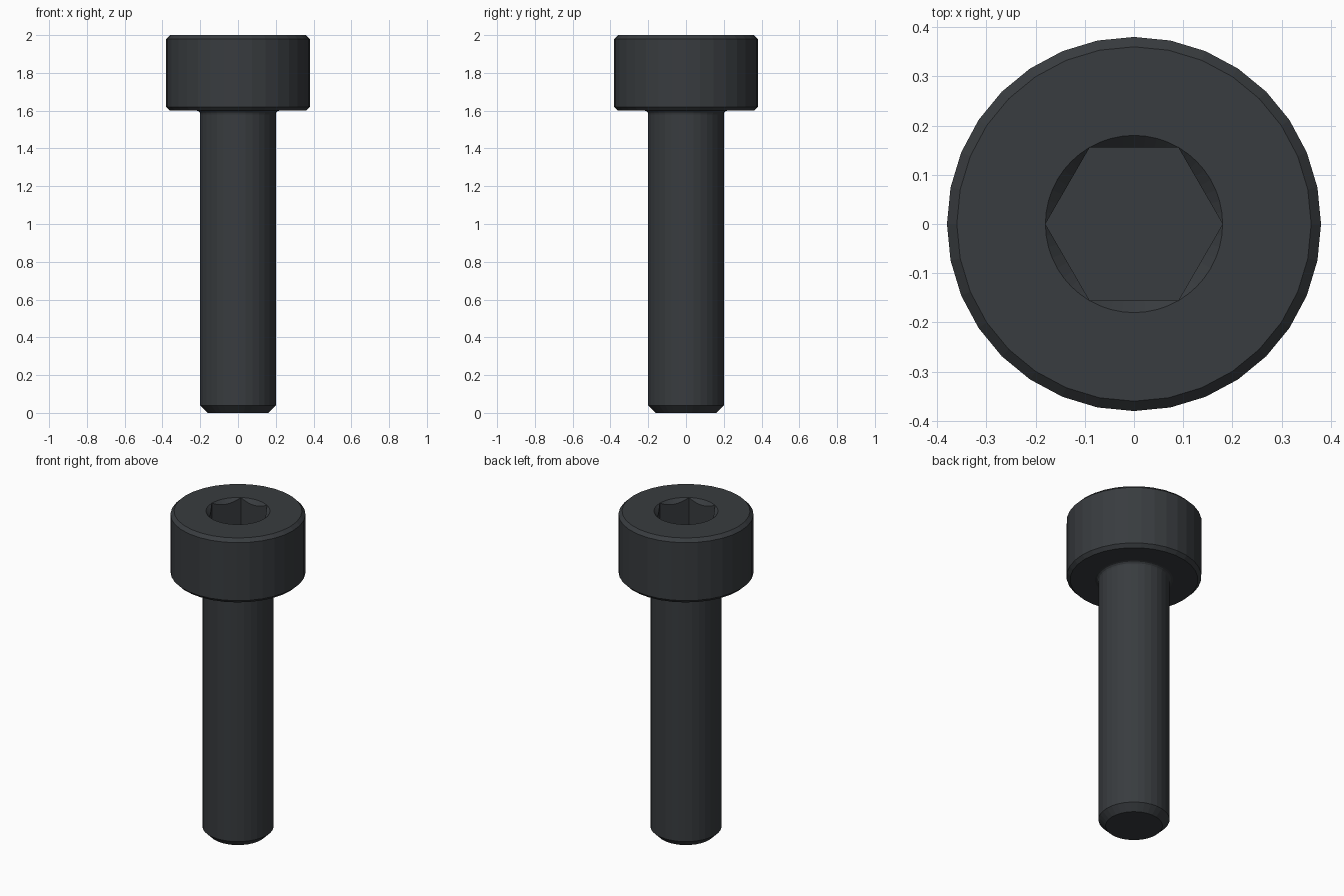
import bpy, bmesh
from math import sin, cos, pi, radians

if "Cube" in bpy.data.objects:
    bpy.data.objects.remove(bpy.data.objects["Cube"])

bm = bmesh.new()


def ring(n, fn):
    """Closed vertex ring; fn(angle) gives (radius, z)."""
    verts = []
    for i in range(n):
        a = 2 * pi * i / n
        r, z = fn(a)
        verts.append(bm.verts.new((r * cos(a), r * sin(a), z)))
    return verts


def loft(rings):
    for lo, hi in zip(rings, rings[1:]):
        n = len(lo)
        for i in range(n):
            j = (i + 1) % n
            bm.faces.new((lo[i], lo[j], hi[j], hi[i]))


# Shank, under-head fillet and head as one turned profile
fillet = [(0.22 - 0.02 * cos(radians(t)), 1.58 + 0.02 * sin(radians(t)))
          for t in (0, 30, 60, 90)]
profile = [(0.16, 0), (0.2, 0.04)] + fillet + [
    (0.36, 1.6), (0.38, 1.62), (0.38, 1.98), (0.36, 2.0)]
body = [ring(32, lambda a, p=p: p) for p in profile]
loft(body)
bm.faces.new(body[0][::-1])

# Hex socket with a 45 degree conical lead-in
R, DEPTH = 0.18, 0.2


def hex_radius(a):
    return R * cos(pi / 6) / cos(a % (pi / 3) - pi / 6)


rim = ring(48, lambda a: (R, 2.0))
lip = ring(48, lambda a: (hex_radius(a), 2.0 - (R - hex_radius(a))))
base = ring(48, lambda a: (hex_radius(a), 2.0 - DEPTH))
loft([rim, lip, base])
bm.faces.new(base)

# Flat annulus between the head edge and the socket rim
edges = [e for e in bm.edges if e.is_boundary]
bmesh.ops.bridge_loops(bm, edges=edges)

bmesh.ops.remove_doubles(bm, verts=bm.verts[:], dist=1e-5)
bmesh.ops.recalc_face_normals(bm, faces=bm.faces[:])

mesh = bpy.data.meshes.new("socket_cap_screw")
bm.to_mesh(mesh)
bm.free()
screw = bpy.data.objects.new("socket_cap_screw", mesh)
bpy.context.collection.objects.link(screw)

# Dark oxide finish
mat = bpy.data.materials.new("black_oxide")
mat.diffuse_color = (0.04, 0.045, 0.05, 1)
mat.use_nodes = True
mat.node_tree.nodes["Principled BSDF"].inputs["Base Color"].default_value = mat.diffuse_color
mesh.materials.append(mat)
